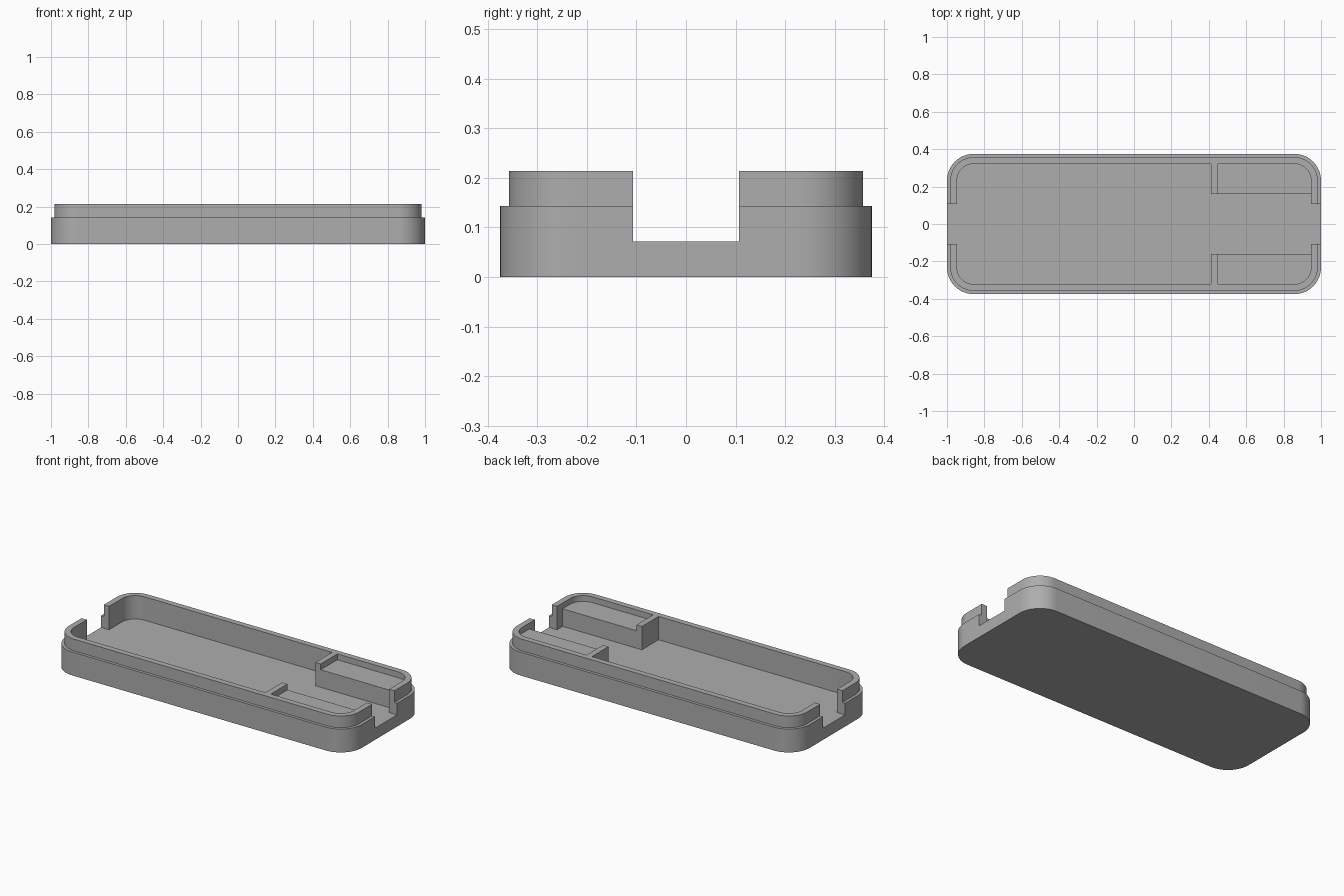
import bpy
import bmesh
import math

cube = bpy.data.objects.get("Cube")
if cube:
    bpy.data.objects.remove(cube, do_unlink=True)

U = 2 / 56                       # design unit: the tray is 56 units long
LENGTH, WIDTH = 28, 10.5         # half sizes
FLOOR, SHOULDER, LEDGE, RIM = 2, 4, 5, 6
OVER = 8                         # cutters reach above the rim

grey = bpy.data.materials.new("plain grey")
grey.use_nodes = True
colour = (0.42, 0.42, 0.42, 1)
grey.diffuse_color = colour
grey.node_tree.nodes["Principled BSDF"].inputs["Base Color"].default_value = colour


def prism(name, outline, z0, z1):
    """Extrude a closed outline, given in design units, from z0 to z1."""
    bm = bmesh.new()
    face = bm.faces.new([bm.verts.new((x * U, y * U, z0 * U)) for x, y in outline])
    top = bmesh.ops.extrude_face_region(bm, geom=[face])["geom"]
    verts = [g for g in top if isinstance(g, bmesh.types.BMVert)]
    bmesh.ops.translate(bm, verts=verts, vec=(0, 0, (z1 - z0) * U))
    bmesh.ops.recalc_face_normals(bm, faces=bm.faces)
    mesh = bpy.data.meshes.new(name)
    bm.to_mesh(mesh)
    bm.free()
    mesh.materials.append(grey)
    ob = bpy.data.objects.new(name, mesh)
    bpy.context.collection.objects.link(ob)
    return ob


def rounded(inset, radius=4, steps=16):
    """Tray outline moved inwards, with round corners."""
    r = radius - inset
    cx, cy = LENGTH - radius, WIDTH - radius
    points = []
    for corner, (sx, sy) in enumerate([(1, 1), (-1, 1), (-1, -1), (1, -1)]):
        for i in range(steps + 1):
            a = math.pi / 2 * (corner + i / steps)
            points.append((sx * cx + r * math.cos(a), sy * cy + r * math.sin(a)))
    return points


def box(name, x0, x1, y0, y1, z0, z1):
    return prism(name, [(x0, y0), (x1, y0), (x1, y1), (x0, y1)], z0, z1)


def combine(target, other, operation):
    mod = target.modifiers.new(operation.title(), "BOOLEAN")
    mod.operation = operation
    mod.solver = "EXACT"
    mod.object = other
    bpy.context.view_layer.objects.active = target
    bpy.ops.object.modifier_apply(modifier=mod.name)
    bpy.data.objects.remove(other, do_unlink=True)


# Outer shell with the stepped lip
tray = prism("tray", rounded(0), 0, SHOULDER)
combine(tray, prism("lip", rounded(0.5), 1, RIM), "UNION")

# Hollow shape, leaving the end ledges and their stop posts standing
hollow = prism("hollow", rounded(1.5), FLOOR, OVER)
for side in (-1, 1):
    y0, y1 = sorted((side * 4.5, side * 12))
    combine(hollow, box("ledge", 12, 30, y0, y1, 0, LEDGE), "DIFFERENCE")
    combine(hollow, box("stop_post", 11.5, 12.5, y0, y1, 0, OVER + 1), "DIFFERENCE")
combine(tray, hollow, "DIFFERENCE")

# Notches through both ends, level with the floor
for side in (-1, 1):
    x0, x1 = sorted((side * 25, side * 30))
    combine(tray, box("end_notch", x0, x1, -3, 3, FLOOR, OVER), "DIFFERENCE")

bpy.ops.object.select_all(action="DESELECT")
tray.select_set(True)
bpy.context.view_layer.objects.active = tray
bpy.ops.object.shade_smooth_by_angle(angle=math.radians(30))
